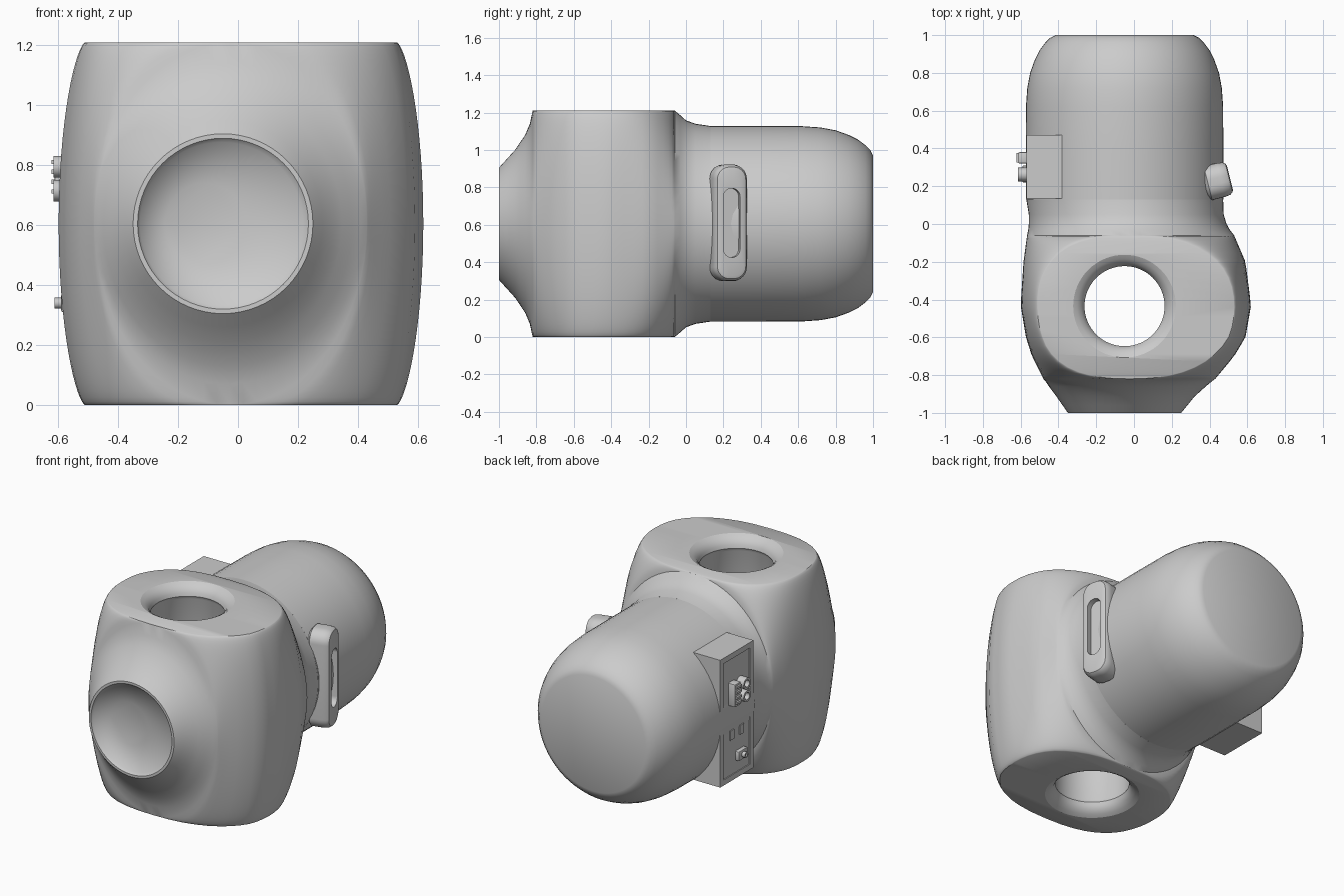
import bpy, bmesh, math
from mathutils import Matrix, Vector

cube = bpy.data.objects.get("Cube")
if cube:
    bpy.data.objects.remove(cube, do_unlink=True)

GREY = (0.6, 0.6, 0.6, 1)
mat = bpy.data.materials.new("plain grey")
mat.use_nodes = True
mat.diffuse_color = GREY
mat.node_tree.nodes["Principled BSDF"].inputs["Base Color"].default_value = GREY

CX, CZ, HOLE_Y = -0.05, 0.605, -0.435


def finish(bm, name, angle=35):
    bmesh.ops.remove_doubles(bm, verts=bm.verts, dist=1e-5)
    bmesh.ops.recalc_face_normals(bm, faces=bm.faces)
    mesh = bpy.data.meshes.new(name)
    bm.to_mesh(mesh)
    bm.free()
    obj = bpy.data.objects.new(name, mesh)
    bpy.context.collection.objects.link(obj)
    mesh.materials.append(mat)
    smooth(obj, angle)
    return obj


def smooth(obj, angle=35):
    bpy.ops.object.select_all(action="DESELECT")
    obj.select_set(True)
    bpy.context.view_layer.objects.active = obj
    bpy.ops.object.shade_smooth_by_angle(angle=math.radians(angle))


def loft(rings, name, angle=35, closed=False):
    """Skin a list of equal-length point rings and cap or join the ends."""
    bm = bmesh.new()
    vs = [[bm.verts.new(p) for p in ring] for ring in rings]
    n = len(vs[0])
    pairs = list(zip(vs, vs[1:])) + ([(vs[-1], vs[0])] if closed else [])
    for a, b in pairs:
        for i in range(n):
            j = (i + 1) % n
            bm.faces.new((a[i], a[j], b[j], b[i]))
    if not closed:
        bm.faces.new(vs[0])
        bm.faces.new(vs[-1])
    return finish(bm, name, angle)


def circle_y(y, r, cx=CX, n=64):
    return [(cx + r * math.cos(2 * math.pi * i / n), y,
             CZ + r * math.sin(2 * math.pi * i / n)) for i in range(n)]


def circle_z(z, r, n=64):
    return [(CX + r * math.cos(2 * math.pi * i / n),
             HOLE_Y + r * math.sin(2 * math.pi * i / n), z) for i in range(n)]


def box(name, lo, hi, bevel=0.0):
    bm = bmesh.new()
    lo, hi = Vector(lo), Vector(hi)
    bmesh.ops.create_cube(bm, size=1, matrix=Matrix.Translation((lo + hi) / 2)
                          @ Matrix.Diagonal((*(hi - lo), 1)))
    if bevel:
        bmesh.ops.bevel(bm, geom=bm.edges[:], offset=bevel, segments=2,
                        affect="EDGES", profile=0.5)
    return finish(bm, name)


# Main body: y, left x, right x, half height
STATIONS = [(-1, -.35, .25, .30), (-.914, -.41, .32, .395), (-.86, -.45, .38, .475),
            (-.835, -.467, .41, .535), (-.82, -.48, .43, .605), (-.7, -.54, .53, .605),
            (-.6, -.572, .59, .605), (-.43, -.6, .62, .605), (-.2, -.585, .59, .605),
            (-.06, -.566, .53, .605), (-.03, -.56, .507, .58), (0, -.557, .49, .553),
            (.05, -.557, .475, .535), (.13, -.57, .472, .523)]


def station(y):
    for a, b in zip(STATIONS, STATIONS[1:]):
        if y <= b[0] + 1e-6:
            t = (y - a[0]) / (b[0] - a[0])
            return [p + (q - p) * t for p, q in zip(a, b)][1:]


def body_ring(y):
    x0, x1, h = station(y)
    cx, w = (x0 + x1) / 2, (x1 - x0) / 2
    u = abs(y + 0.44) / 0.38
    flat = 0.52 * (1 - u ** 2.4) ** (1 / 2.4) if u < 1 else 0.0
    flat = min(flat, w - 0.02)
    ring, n = [], 16
    for sx, sz in ((1, 1), (-1, 1), (-1, -1), (1, -1)):
        quarter = []
        for i in range(n + 1):
            t = math.pi / 2 * i / n
            c = max(math.cos(t), 0.0) ** (1 + 0.3 * flat / 0.52)
            quarter.append((cx + sx * (flat + (w - flat) * c), y, CZ + sz * h * math.sin(t)))
        quarter = quarter if sx * sz > 0 else quarter[::-1]
        # the flat end keeps both corners, the sides share one point
        ring += quarter[:-1] if sx * sz < 0 else quarter
        if sx * sz < 0:
            ring.append(quarter[-1])
    # drop the duplicated side points
    return [p for i, p in enumerate(ring) if i % (2 * (n + 1)) != 0]


ys = [s[0] for s in STATIONS if s[0] <= -.82 or s[0] >= -.06]
ys += [-0.44 - 0.38 * math.cos(math.pi * i / 22) for i in range(1, 22)] + [-.96, -.89]
rings = [body_ring(y) for y in sorted(ys)]


def matching(y, r, cx):
    return [(cx + (p[0] - CX) * r / .30, y, CZ + (p[2] - CZ) * r / .30) for p in rings[0]]


# Shallow off-centre dish in the nose
dish = [matching(-.935, .135, -.11), matching(-.985, .272, -.055), matching(-1, .285, CX)]
body = loft(dish + rings, "main_body", 40)

# Vertical through hole with rounded mouths
half = [(-.05, .285), (0, .272), (.012, .25), (.03, .23), (.05, .218), (.07, .212), (.09, .222)]
profile = half + [(1.21 - z, r) for z, r in reversed(half)]
cutter = loft([circle_z(z, r) for z, r in profile], "hole_cutter")
cutter.hide_render = True
cutter.hide_viewport = True
cut = body.modifiers.new("through hole", "BOOLEAN")
cut.operation, cut.solver, cut.object = "DIFFERENCE", "EXACT", cutter
bpy.context.view_layer.update()
graph = bpy.context.evaluated_depsgraph_get()
body_mesh = bpy.data.meshes.new_from_object(body.evaluated_get(graph))
body.modifiers.clear()
body.data = body_mesh
bpy.data.objects.remove(cutter, do_unlink=True)
smooth(body, 35)

# Rear housing with domed shoulder and flat end
shell = [(.13, .523), (.4, .523), (.62, .522), (.72, .515), (.8, .5), (.87, .475),
         (.92, .45), (.96, .42), (.985, .395), (1, .365)]
loft([circle_y(y, r) for y, r in shell], "rear_housing", 40)


# Side handle: rounded pad with a sunken slot
def pad_ring(x, hy, hz, r):
    pts = []
    for k, (sy, sz) in enumerate(((1, 1), (-1, 1), (-1, -1), (1, -1))):
        for i in range(9):
            a = math.pi / 2 * (k + i / 8)
            pts.append((x, sy * (hy - r) + r * math.cos(a), sz * (hz - r) + r * math.sin(a)))
    return pts


pad = [(-.14, .07, .29, .06), (-.12, .092, .312, .075), (-.05, .092, .312, .075),
       (-.02, .088, .308, .072), (-.005, .078, .298, .065), (0, .064, .284, .055),
       (0, .046, .185, .0455), (-.035, .046, .185, .0455)]
handle = loft([pad_ring(*p) for p in pad], "side_handle")
handle.location = (.508, .245, .61)
handle.rotation_euler.z = math.radians(14)

# Connector box with a slightly recessed panel
panel = [(-.3, 0, 0), (-.57, 0, 0), (-.57, .035, .035), (-.564, .035, .035)]
loft([[(x, .135 + dy, .2 + dz), (x, .47 - dy, .2 + dz), (x, .47 - dy, 1.01 - dz),
       (x, .135 + dy, 1.01 - dz)] for x, dy, dz in panel], "connector_box", 20)


def tube_x(name, y, z, r, hole, x0, x1, n=24):
    def ring(x, rad):
        return [(x, y + rad * math.cos(2 * math.pi * i / n),
                 z + rad * math.sin(2 * math.pi * i / n)) for i in range(n)]
    loft([ring(x0, r), ring(x1, r), ring(x1, hole), ring(x0, hole)], name, closed=True)


# Round sockets, multi-pin block, port plates and a small plug
for i, z in enumerate((.715, .795)):
    tube_x(f"round_socket_{i}", .262, z, .036, .022, -.56, -.615)
box("pin_block", (-.612, .32, .685), (-.55, .38, .83), .006)
for i in range(4):
    z = .705 + i * .033
    box(f"pin_rib_{i}", (-.623, .325, z), (-.6, .375, z + .014))
for y in (.25, .35):
    for i, z in enumerate((.46, .57)):
        box(f"port_plate_{i}", (-.571, y - .02, z), (-.56, y + .02, z + .06))
box("small_plug", (-.59, .22, .31), (-.55, .31, .37), .006)
tube_x("plug_tip", .265, .34, .018, .008, -.56, -.612, 12)
